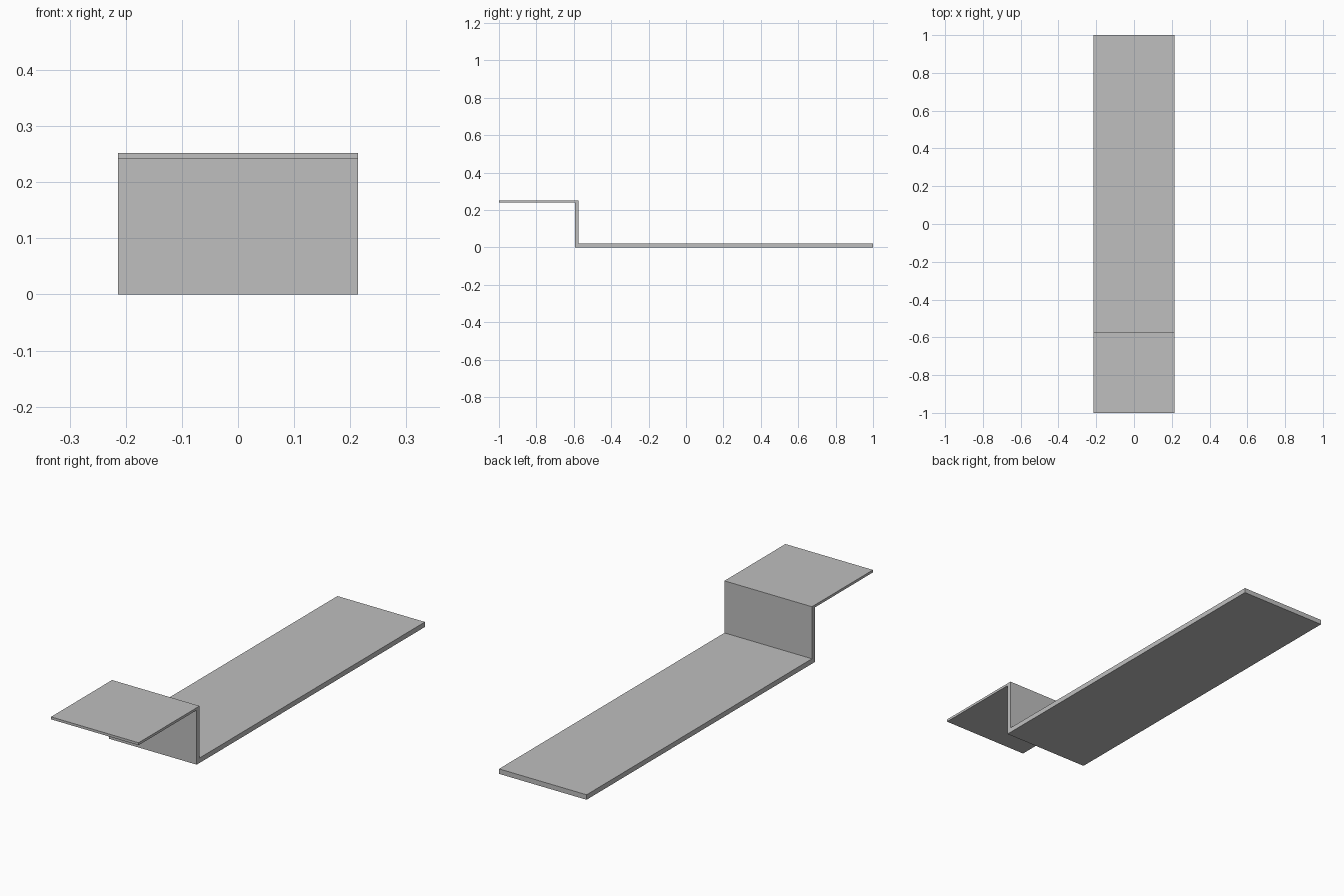
import bpy
import bmesh

cube = bpy.data.objects.get("Cube")
if cube:
    bpy.data.objects.remove(cube, do_unlink=True)

# Single plain grey finish
GREY = (0.52, 0.52, 0.52, 1.0)
grey = bpy.data.materials.new("light_grey")
grey.use_nodes = True
grey.diffuse_color = GREY
grey.node_tree.nodes["Principled BSDF"].inputs["Base Color"].default_value = GREY

HALF_WIDTH = 0.214
BACK, FRONT = 1.0, -1.0
WALL_BACK, WALL_FRONT = -0.574, -0.594
BASE_TOP = 0.022
SHELF_BOTTOM, SHELF_TOP = 0.241, 0.252

# Side outline (y, z): long base, upright wall, thinner raised shelf
profile = [
    (WALL_FRONT, 0), (BACK, 0), (BACK, BASE_TOP), (WALL_BACK, BASE_TOP),
    (WALL_BACK, SHELF_TOP), (FRONT, SHELF_TOP),
    (FRONT, SHELF_BOTTOM), (WALL_FRONT, SHELF_BOTTOM),
]

# Extrude the outline across the width
bm = bmesh.new()
side = bm.faces.new([bm.verts.new((-HALF_WIDTH, y, z)) for y, z in profile])
extruded = bmesh.ops.extrude_face_region(bm, geom=[side], use_keep_orig=True)
moved = [g for g in extruded["geom"] if isinstance(g, bmesh.types.BMVert)]
bmesh.ops.translate(bm, verts=moved, vec=(2 * HALF_WIDTH, 0, 0))
bmesh.ops.recalc_face_normals(bm, faces=bm.faces)

mesh = bpy.data.meshes.new("stepped_bracket")
bm.to_mesh(mesh)
bm.free()
mesh.materials.append(grey)
bracket = bpy.data.objects.new("stepped_bracket", mesh)
bpy.context.collection.objects.link(bracket)
